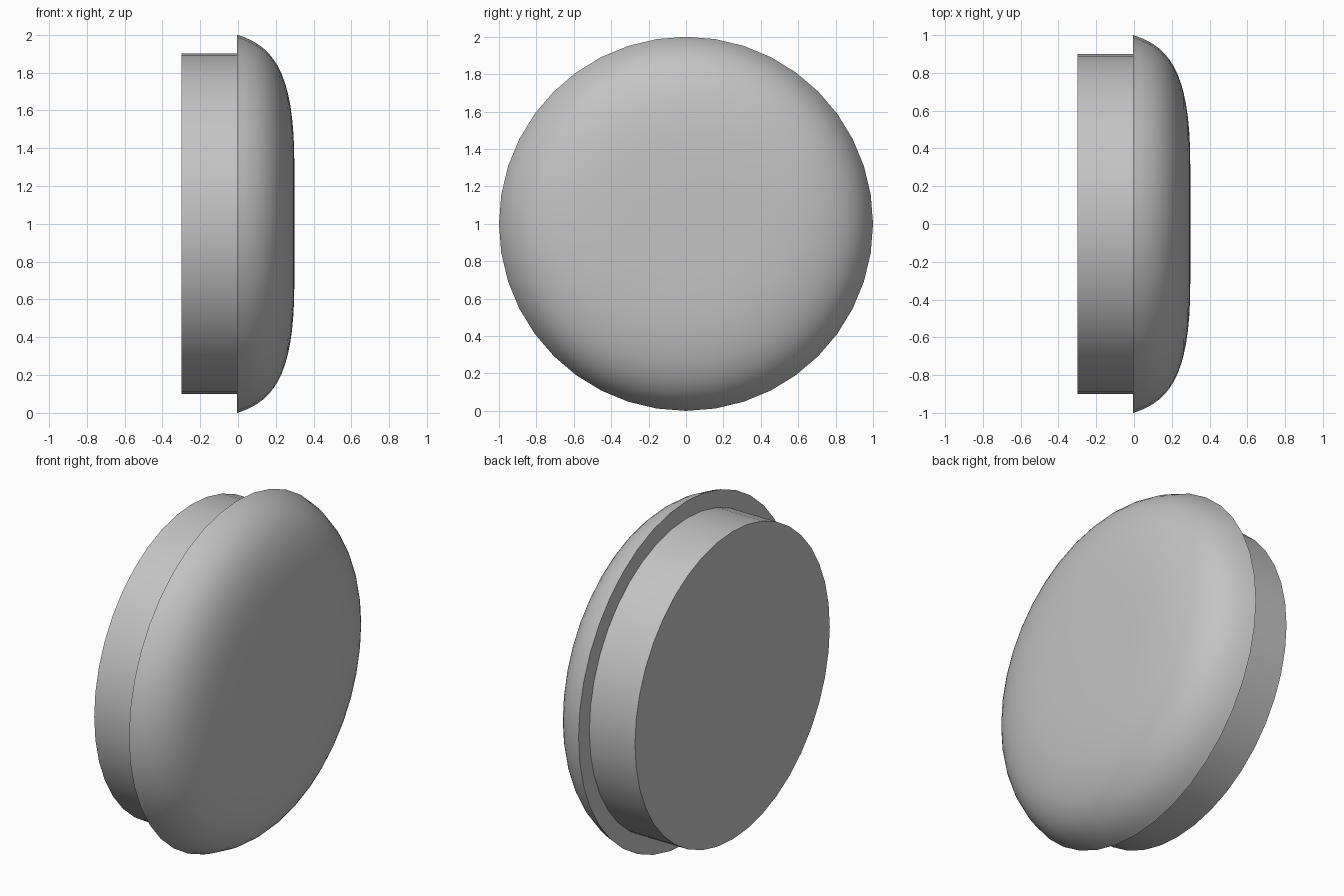
import bpy
import math
from mathutils import Matrix, Vector
from mathutils.geometry import interpolate_bezier
import bmesh

SEGMENTS = 40
BARREL_RADIUS = 0.9
LIP_X = -0.005

cube = bpy.data.objects.get("Cube")
if cube:
    bpy.data.objects.remove(cube, do_unlink=True)

grey = bpy.data.materials.new("plain_grey")
grey.use_nodes = True
grey.diffuse_color = (0.55, 0.55, 0.55, 1)
grey.node_tree.nodes["Principled BSDF"].inputs["Base Color"].default_value = grey.diffuse_color


def lathe(name, profile):
    """Revolve (x, radius) points around the x axis, centred at z = 1."""
    bm = bmesh.new()
    points = [bm.verts.new((x, 0, r)) for x, r in profile]
    edges = [bm.edges.new(pair) for pair in zip(points, points[1:])]
    bmesh.ops.spin(bm, geom=points + edges, cent=(0, 0, 0), axis=(1, 0, 0),
                   angle=math.tau, steps=SEGMENTS)
    bmesh.ops.remove_doubles(bm, verts=bm.verts, dist=0.0001)
    bmesh.ops.recalc_face_normals(bm, faces=bm.faces)
    # Make sure the outermost face looks away from the centre
    far = max(bm.faces, key=lambda f: abs(f.calc_center_median().x))
    if far.normal.x * far.calc_center_median().x < 0:
        bmesh.ops.reverse_faces(bm, faces=bm.faces)
    bm.transform(Matrix.Translation((0, 0, 1)))
    mesh = bpy.data.meshes.new(name)
    bm.to_mesh(mesh)
    bm.free()
    mesh.materials.append(grey)
    obj = bpy.data.objects.new(name, mesh)
    bpy.context.collection.objects.link(obj)
    bpy.ops.object.select_all(action="DESELECT")
    obj.select_set(True)
    bpy.context.view_layer.objects.active = obj
    bpy.ops.object.shade_smooth_by_angle(angle=math.radians(35))


# Domed cap: flat ring behind the lip, rounded shoulder, nearly flat face
shoulder = interpolate_bezier(Vector((LIP_X, 1)), Vector((0.19, 0.94)),
                              Vector((0.3, 0.8)), Vector((0.298, 0.3)), 16)
lathe("domed_cap", [(LIP_X, BARREL_RADIUS)] + [tuple(p)[:2] for p in shoulder] + [(0.3, 0)])

# Straight barrel with a flat closed back
lathe("barrel", [(-0.3, 0), (-0.3, BARREL_RADIUS), (LIP_X, BARREL_RADIUS)])
